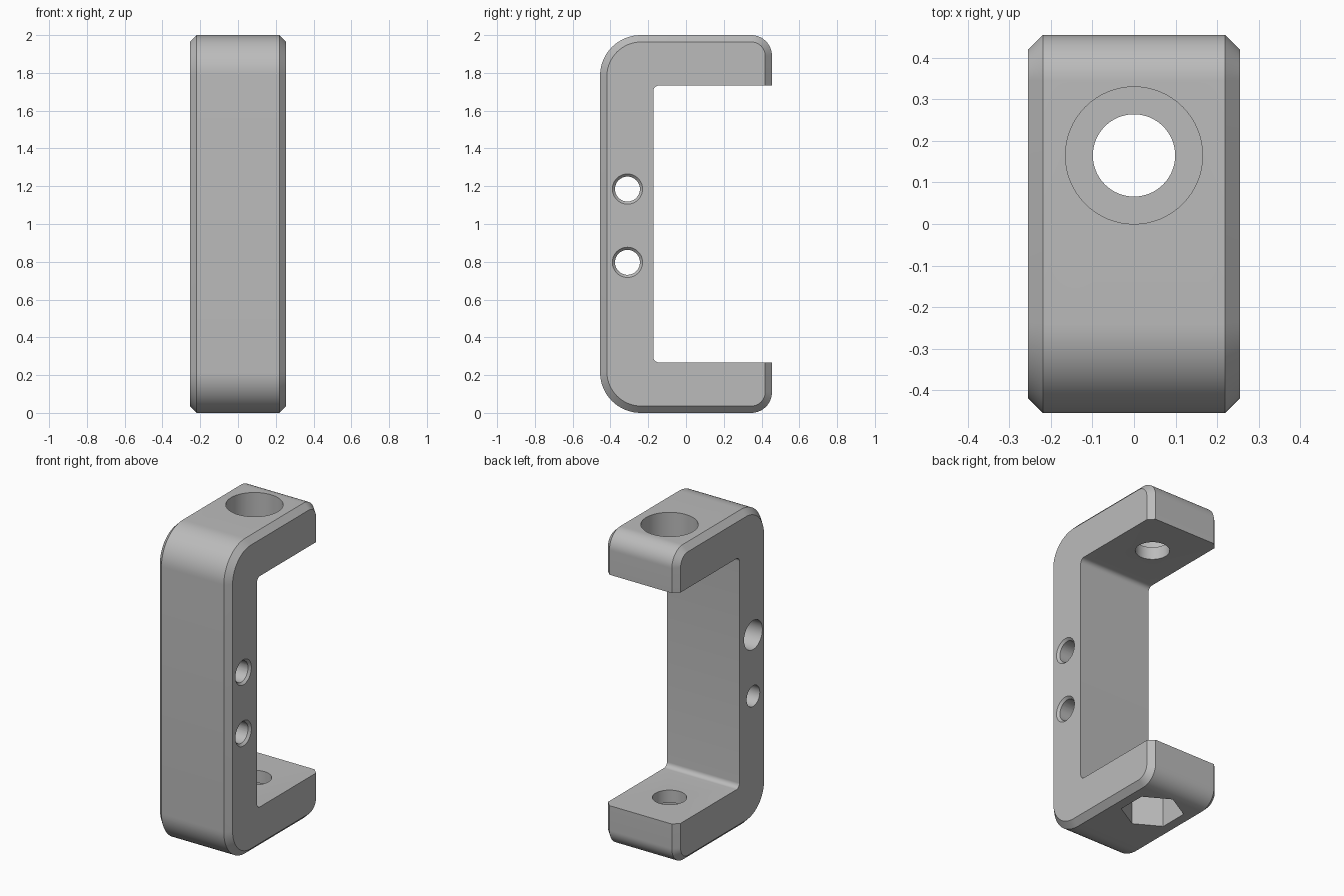
import bpy
import bmesh
from math import pi, sin, cos
from mathutils import Matrix

if "Cube" in bpy.data.objects:
    bpy.data.objects.remove(bpy.data.objects["Cube"])

HALF_W, HALF_D, HEIGHT = 0.255, 0.455, 2.0
CHAMFER, ARM = 0.036, 0.267
WEB_Y = -0.173          # inner face of the upright
BORE_Y, SLOT_Y = 0.165, -0.31

grey = bpy.data.materials.new("plain grey")
grey.use_nodes = True
grey.diffuse_color = (0.5, 0.5, 0.5, 1)
grey.node_tree.nodes["Principled BSDF"].inputs["Base Color"].default_value = (0.5, 0.5, 0.5, 1)


def arc(y, z, r, start, sweep, steps=16):
    """Points of an arc in the side plane, angles in quarter turns."""
    angles = [(start + sweep * i / steps) * pi / 2 for i in range(steps + 1)]
    return [(y + r * cos(a), z + r * sin(a)) for a in angles]


def profile(inset):
    """C-shaped outline; the inset only moves the outer contour."""
    r_front, r_back, r_in = 0.215 - inset * 0.9, 0.11 - inset, 0.03
    back, front = HALF_D - inset, -HALF_D + inset
    low, high = inset, HEIGHT - inset
    pts = [(back, HEIGHT - ARM)]
    pts += arc(back - r_back, high - r_back, r_back, 0, 1)
    pts += arc(front + r_front, high - r_front, r_front, 1, 1)
    pts += arc(front + r_front, low + r_front, r_front, 2, 1)
    pts += arc(back - r_back, low + r_back, r_back, 3, 1)
    pts += [(back, ARM)]
    pts += arc(WEB_Y + r_in, ARM + r_in, r_in, 3, -1, 8)
    pts += arc(WEB_Y + r_in, HEIGHT - ARM - r_in, r_in, 2, -1, 8)
    return pts


def finish(bm, name):
    bmesh.ops.recalc_face_normals(bm, faces=bm.faces[:])
    mesh = bpy.data.meshes.new(name)
    bm.to_mesh(mesh)
    bm.free()
    mesh.materials.append(grey)
    obj = bpy.data.objects.new(name, mesh)
    bpy.context.collection.objects.link(obj)
    return obj


# Bracket body: chamfered C section lofted across its width
bm = bmesh.new()
loops = []
for x, inset in ((-HALF_W, CHAMFER), (-HALF_W + CHAMFER, 0),
                 (HALF_W - CHAMFER, 0), (HALF_W, CHAMFER)):
    loops.append([bm.verts.new((x, y, z)) for y, z in profile(inset)])
for a, b in zip(loops, loops[1:]):
    for i in range(len(a)):
        j = (i + 1) % len(a)
        bm.faces.new((a[i], a[j], b[j], b[i]))
bm.faces.new(loops[0])
bm.faces.new(loops[-1])
bracket = finish(bm, "bracket_body")


def cut(name, axis, start, end, centre, r1, r2=None, sides=64):
    """Remove a round, conical or hexagonal prism along x or z."""
    cutter_bm = bmesh.new()
    bmesh.ops.create_cone(cutter_bm, cap_ends=True, segments=sides, radius1=r1,
                          radius2=r1 if r2 is None else r2, depth=end - start)
    mid = (start + end) / 2
    if axis == "x":
        place = Matrix.Translation((mid, *centre)) @ Matrix.Rotation(pi / 2, 4, "Y")
    else:
        place = Matrix.Translation((*centre, mid))
    bmesh.ops.transform(cutter_bm, matrix=place, verts=cutter_bm.verts[:])
    cutter = finish(cutter_bm, name)
    cutter.hide_render = True
    mod = bracket.modifiers.new(name, "BOOLEAN")
    mod.operation, mod.solver, mod.object = "DIFFERENCE", "EXACT", cutter
    bpy.context.view_layer.objects.active = bracket
    bpy.ops.object.modifier_apply(modifier=name)
    bpy.data.objects.remove(cutter)


# Bolt bore through both arms, head recess on top, nut pocket underneath
bore = (0, BORE_Y)
cut("bolt_bore", "z", -0.1, HEIGHT + 0.1, bore, 0.099)
cut("head_recess", "z", HEIGHT - 0.187, HEIGHT + 0.1, bore, 0.165)
cut("nut_pocket", "z", -0.1, 0.187, bore, 0.182, sides=6)

# Cross holes through the upright, countersunk on one side
for label, z in (("upper", 1.185), ("lower", 0.797)):
    cut(label + "_cross_hole", "x", -0.4, 0.4, (SLOT_Y, z), 0.066)
    cut(label + "_countersink", "x", HALF_W - 0.014, HALF_W + 0.01,
        (SLOT_Y, z), 0.066, 0.09)
cut("upper_recess", "x", -0.4, -HALF_W + 0.2, (SLOT_Y, 1.185), 0.092)

# Smooth rounded surfaces, keep the chamfers crisp
bpy.ops.object.select_all(action="DESELECT")
bracket.select_set(True)
bpy.context.view_layer.objects.active = bracket
bpy.ops.object.shade_smooth_by_angle(angle=pi / 6)
